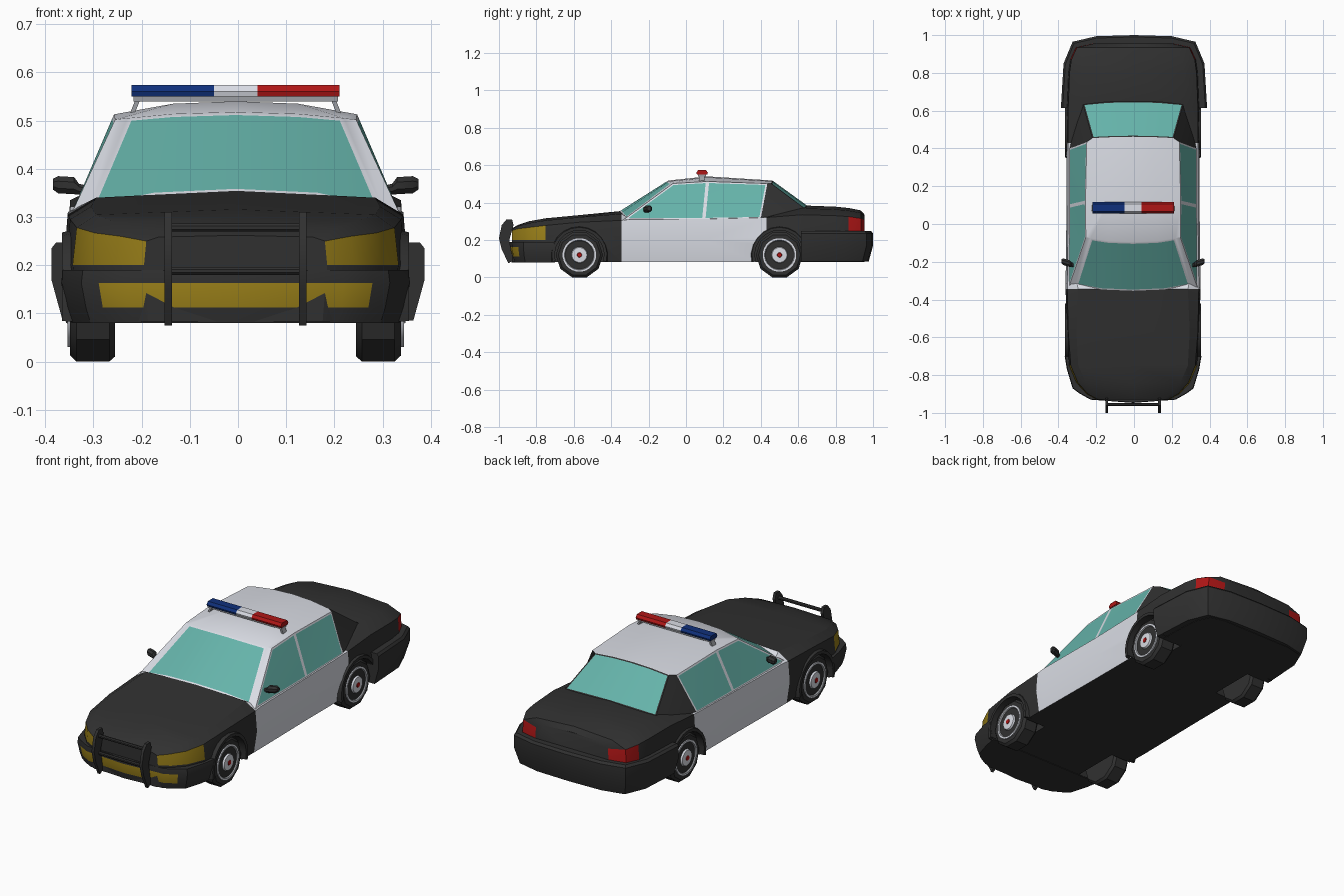
import bpy, bmesh
from math import sin, cos, pi, radians
from mathutils import Vector

default_cube = bpy.data.objects.get("Cube")
if default_cube:
    bpy.data.objects.remove(default_cube, do_unlink=True)

# Palette: every part shares the same slot order
PALETTE = {
    "black_paint": (0.03, 0.03, 0.03),
    "white_paint": (0.70, 0.72, 0.78),
    "teal_glass": (0.13, 0.45, 0.40),
    "amber_lamp": (0.33, 0.22, 0.01),
    "red_lamp": (0.43, 0.008, 0.008),
    "blue_lamp": (0.005, 0.03, 0.2),
    "grey_metal": (0.33, 0.34, 0.36),
}
BLACK, WHITE, GLASS, AMBER, RED, BLUE, GREY = range(len(PALETTE))
materials = []
for mat_name, rgb in PALETTE.items():
    mat = bpy.data.materials.new(mat_name)
    mat.use_nodes = True
    mat.diffuse_color = (*rgb, 1)
    for node in mat.node_tree.nodes:
        if node.type == 'BSDF_PRINCIPLED':
            node.inputs["Base Color"].default_value = (*rgb, 1)
    materials.append(mat)

BODY_SHIFT = -0.005


def finish(name, bm, shift=BODY_SHIFT, smooth=True):
    bmesh.ops.recalc_face_normals(bm, faces=bm.faces[:])
    mesh = bpy.data.meshes.new(name)
    bm.to_mesh(mesh)
    bm.free()
    for mat in materials:
        mesh.materials.append(mat)
    obj = bpy.data.objects.new(name, mesh)
    obj.location.x = shift
    bpy.context.collection.objects.link(obj)
    if smooth:
        smooth_object(obj)
    return obj


def activate(obj):
    bpy.ops.object.select_all(action='DESELECT')
    obj.select_set(True)
    bpy.context.view_layer.objects.active = obj


def smooth_object(obj):
    activate(obj)
    bpy.ops.object.shade_smooth_by_angle(angle=radians(28))


def loft(name, rings, color=BLACK, rule=None, **options):
    """Skin closed rings of points; rule(i, j) picks the colour of each quad."""
    bm = bmesh.new()
    loops = [[bm.verts.new(p) for p in ring] for ring in rings]
    count = len(loops[0])
    for i, (a, b) in enumerate(zip(loops, loops[1:])):
        for j in range(count):
            k = (j + 1) % count
            face = bm.faces.new((a[j], a[k], b[k], b[j]))
            face.material_index = rule(i, j) if rule else color
    for loop, i in ((loops[0], 0), (loops[-1], len(loops) - 2)):
        bm.faces.new(loop).material_index = color
    return finish(name, bm, **options)


def circle(x, y, z, r, n):
    angles = [2 * pi * (k + 0.5) / n - pi / 2 for k in range(n)]
    return [(x, y + r * cos(a), z + r * sin(a)) for a in angles]


def slab(x, points):
    return [(x, y, z) for y, z in points]


def mirrored(half):
    """Outline running from +x to the centre, continued on -x."""
    return half + [(-x, *rest) for x, *rest in reversed(half[:-1])]


WHEEL_Z = 0.12
AXLES = {"front": -0.57, "rear": 0.5}
SIDES = {"left": 1, "right": -1}

# Main body: y, half width, shoulder height, deck half width, centre height
stations = [
    (-0.93, 0.19, 0.25, 0.16, 0.262), (-0.9, 0.245, 0.26, 0.2, 0.28),
    (-0.84, 0.3, 0.267, 0.25, 0.3), (-0.75, 0.338, 0.278, 0.29, 0.316),
    (-0.57, 0.352, 0.295, 0.3, 0.333), (-0.345, 0.357, 0.305, 0.29, 0.355),
    (-0.3, 0.357, 0.31, 0.3, 0.318), (0.1, 0.352, 0.312, 0.3, 0.318),
    (0.43, 0.352, 0.32, 0.3, 0.33), (0.62, 0.352, 0.335, 0.27, 0.385),
    (0.8, 0.345, 0.33, 0.27, 0.378), (0.87, 0.335, 0.325, 0.26, 0.371),
    (0.935, 0.305, 0.315, 0.22, 0.358), (0.955, 0.215, 0.305, 0.17, 0.335),
]


def body_ring(y, w, zs, wt, zc):
    return mirrored([(w * 0.95, y, 0.083), (w, y, 0.2), (w * 0.975, y, zs),
                     (wt, y, zs + 0.7 * (zc - zs)), (0, y, zc)])


def body_color(i, j):
    if i in (5, 6, 7) and j != 8:
        return WHITE
    if j in (1, 6):
        if i < 3:
            return AMBER
        if i > 10:
            return RED
    return BLACK


body = loft("body", [body_ring(*s) for s in stations], rule=body_color, smooth=False)

# Wheel wells cut out of the body
for y in AXLES.values():
    for s in SIDES.values():
        cutter = loft("well_cutter", [circle(s * x, y, WHEEL_Z, 0.135, 20)
                                      for x in (0.22, 0.45)], smooth=False)
        cutter.hide_render = True
        cut = body.modifiers.new("wheel_well", 'BOOLEAN')
        cut.operation, cut.solver, cut.object = 'DIFFERENCE', 'EXACT', cutter
        activate(body)
        bpy.ops.object.modifier_apply(modifier=cut.name)
        bpy.data.objects.remove(cutter, do_unlink=True)
smooth_object(body)

# Cabin: columns of (base point, roof point) from windshield to rear window
columns = [
    ((0, -0.357, 0.352), (0, -0.095, 0.518)),
    ((0.17, -0.35, 0.344), (0.13, -0.09, 0.514)),
    ((0.305, -0.325, 0.317), (0.225, -0.075, 0.505)),
    ((0.34, -0.335, 0.308), (0.25, -0.07, 0.502)),
    ((0.338, 0.095, 0.31), (0.252, 0.115, 0.513)),
    ((0.338, 0.4, 0.315), (0.245, 0.435, 0.502)),
    ((0.265, 0.635, 0.368), (0.215, 0.455, 0.502)),
    ((0.13, 0.647, 0.378), (0.11, 0.46, 0.514)),
    ((0, 0.65, 0.382), (0, 0.462, 0.518)),
]
PANELS = "windshield windshield pillar window window rear_pillar rear_glass rear_glass".split()
TAGS = ["windshield", "pillar", "window", "rear_pillar", "rear_glass", "roof"]
bm = bmesh.new()
base = [bm.verts.new(b) for b, t in columns]
top = [bm.verts.new(t) for b, t in columns]
crown = bm.verts.new((0, 0.115, 0.54))
mid = bm.verts.new((0.13, 0.115, 0.535))
for i, panel in enumerate(PANELS):
    face = bm.faces.new((base[i], base[i + 1], top[i + 1], top[i]))
    face.material_index = TAGS.index(panel)
for loop in ((top[0], top[1], mid, crown), (top[1], top[2], top[3], top[4], mid),
             (mid, top[4], top[5], top[6], top[7]), (crown, mid, top[7], top[8])):
    bm.faces.new(loop).material_index = TAGS.index("roof")
bmesh.ops.mirror(bm, geom=bm.verts[:] + bm.edges[:] + bm.faces[:],
                 axis='X', merge_dist=0.0005)
bmesh.ops.recalc_face_normals(bm, faces=bm.faces[:])
groups = {t: [f for f in bm.faces if f.material_index == n] for n, t in enumerate(TAGS)}
for tag, color in (("pillar", WHITE), ("roof", WHITE), ("rear_pillar", BLACK)):
    for face in groups[tag]:
        face.material_index = color
for tag, frame, width in (("windshield", WHITE, 0.012), ("rear_glass", BLACK, 0.007)):
    rim = bmesh.ops.inset_region(bm, faces=groups[tag], thickness=width,
                                 use_boundary=True, use_even_offset=True)
    for face in rim["faces"]:
        face.material_index = frame
    for face in groups[tag]:
        face.material_index = GLASS
rim = bmesh.ops.inset_individual(bm, faces=groups["window"], thickness=0.009,
                                 use_even_offset=True)
for face in rim["faces"]:
    face.material_index = WHITE
for face in groups["window"]:
    face.material_index = GLASS
finish("cabin", bm)


# Bumpers: outline stacked in levels of (height, scale)
def bumper(name, half, levels, rule=None, **options):
    outline, y0 = mirrored(half), half[0][1]
    rings = [[(x * s, y0 + (y - y0) * s, z) for x, y in outline] for z, s in levels]
    loft(name, rings, rule=rule, **options)


bumper("front_bumper",
       [(0.362, -0.7), (0.35, -0.77), (0.32, -0.87), (0.284, -0.897),
        (0.225, -0.93), (0, -0.947)],
       [(0.08, 0.94), (0.112, 0.97), (0.163, 1), (0.19, 0.99)],
       rule=lambda i, j: AMBER if i == 1 and 3 <= j <= 6 else BLACK)
bumper("rear_bumper",
       [(0.387, 0.615), (0.373, 0.85), (0.325, 0.965), (0.2, 0.994), (0, 1)],
       [(0.085, 0.94), (0.17, 1), (0.235, 1), (0.247, 0.975)], shift=0)

# Push bar: two curved uprights and two cross bars
upright = [(-0.95, 0.075), (-0.985, 0.15), (-1, 0.21), (-0.985, 0.28), (-0.96, 0.31),
           (-0.93, 0.31), (-0.922, 0.28), (-0.945, 0.2), (-0.925, 0.09)]
for side, s in SIDES.items():
    loft(side + "_push_bar_upright", [slab(s * x, upright) for x in (0.132, 0.147)])
for level, y, z in (("upper", -0.955, 0.278), ("lower", -0.955, 0.188)):
    loft(level + "_push_bar_rail", [circle(x, y, z, 0.009, 8) for x in (-0.135, 0.135)])

# Wheels and arch trims, mirrored to both sides
tyre = [(0.25, 0.115), (0.262, 0.126), (0.33, 0.126), (0.343, 0.113), (0.343, 0.088)]
rim_profile = [(0.33, 0.09), (0.349, 0.09), (0.349, 0.08), (0.337, 0.072),
               (0.339, 0.045), (0.352, 0.04), (0.354, 0.013), (0.357, 0.011)]
rim_colors = [WHITE, WHITE, GREY, GREY, WHITE, WHITE, RED]
for axle, y in AXLES.items():
    for side, s in SIDES.items():
        label = f"{axle}_{side}_"
        loft(label + "tyre", [circle(s * x, y, WHEEL_Z, r, 10) for x, r in tyre])
        loft(label + "rim", [circle(s * x, y, WHEEL_Z, r, 24) for x, r in rim_profile],
             color=RED, rule=lambda i, j: rim_colors[i])
        arch = []
        for k in range(13):
            a = radians(-14 + 208 * k / 12)
            arch.append([(s * x, y + r * cos(a), WHEEL_Z + r * sin(a))
                         for x, r in ((0.32, 0.132), (0.36, 0.132),
                                      (0.36, 0.148), (0.32, 0.158))])
        loft(label + "arch_trim", arch)

# Roof light bar: base rail, three lamps, two slanted legs
lamp = [(0.058, 0.55), (0.055, 0.56), (0.065, 0.574), (0.107, 0.574), (0.117, 0.56), (0.114, 0.55)]
rail = [(0.065, 0.54), (0.065, 0.55), (0.107, 0.55), (0.107, 0.54)]
loft("light_bar_rail", [slab(x, rail) for x in (-0.212, 0.212)], color=GREY)
for name, x0, x1, color in (("blue_lamp_cover", -0.216, -0.045, BLUE),
                            ("white_lamp_cover", -0.045, 0.045, WHITE),
                            ("red_lamp_cover", 0.045, 0.216, RED)):
    loft(name, [slab(x, lamp) for x in (x0, x1)], color=color)
for side, s in SIDES.items():
    loft(side + "_light_bar_leg",
         [[(s * (x + dx), y, z) for dx, y in ((0, 0.07), (0.01, 0.07), (0.01, 0.1), (0, 0.1))]
          for x, z in ((0.212, 0.508), (0.198, 0.543))], color=GREY)

# Door mirrors: thin arm widening into a housing
mirror_sections = [(0.29, -0.225, 0.352, 0.008), (0.325, -0.215, 0.358, 0.01),
                   (0.335, -0.21, 0.365, 0.016), (0.368, -0.2, 0.367, 0.016),
                   (0.379, -0.197, 0.368, 0.01)]
for side, s in SIDES.items():
    loft(side + "_mirror", [circle(s * x, y, z, r * 1.2, 8) for x, y, z, r in mirror_sections])
